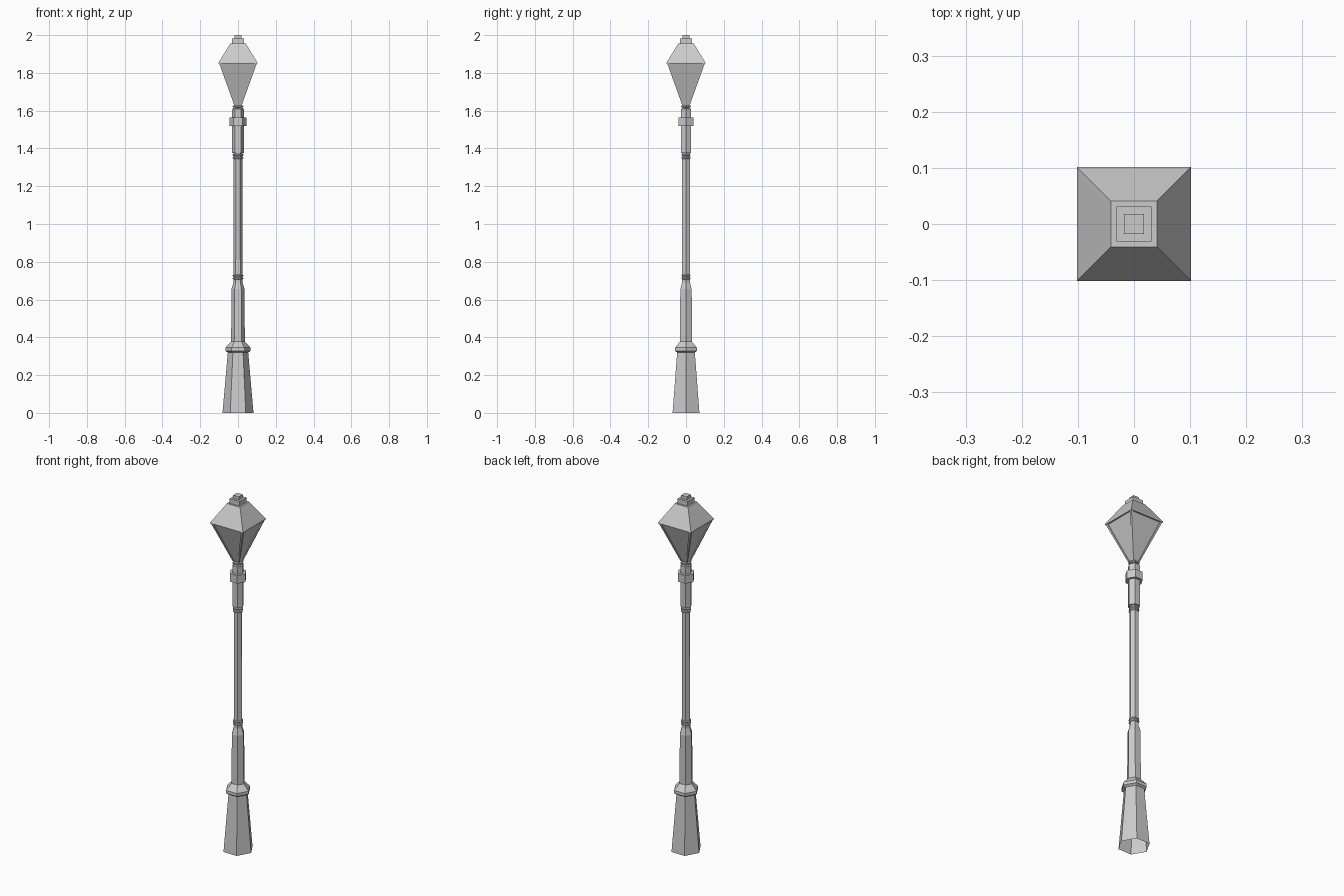
import bpy, bmesh, math

if "Cube" in bpy.data.objects:
    bpy.data.objects.remove(bpy.data.objects["Cube"])


def loft(name, rings, cap_start=True, cap_end=True):
    """Skin a list of equal-length point rings (counter-clockwise, bottom to top)."""
    bm = bmesh.new()
    loops = [[bm.verts.new(p) for p in ring] for ring in rings]
    n = len(loops[0])
    for a, b in zip(loops, loops[1:]):
        for i in range(n):
            j = (i + 1) % n
            bm.faces.new((a[i], a[j], b[j], b[i]))
    if cap_start:
        bm.faces.new(loops[0][::-1])
    if cap_end:
        bm.faces.new(loops[-1])
    bmesh.ops.recalc_face_normals(bm, faces=bm.faces)
    mesh = bpy.data.meshes.new(name)
    bm.to_mesh(mesh)
    bm.free()
    obj = bpy.data.objects.new(name, mesh)
    bpy.context.collection.objects.link(obj)
    return obj


def hexagonal(name, profile, **caps):
    """Six-sided turned part, corners on the x axis; profile = (radius, z)."""
    return loft(name, [[(r * math.cos(k * math.pi / 3), r * math.sin(k * math.pi / 3), z)
                        for k in range(6)] for r, z in profile], **caps)


def square_ring(x0, x1, y0, y1, z):
    return [(x0, y0, z), (x1, y0, z), (x1, y1, z), (x0, y1, z)]


def square(name, profile):
    """Four-sided part; profile = (half width, z)."""
    return loft(name, [square_ring(-h, h, -h, h, z) for h, z in profile])


# Pedestal, open underneath, with flared collar and lower shaft
hexagonal("pedestal", [(0.082, 0), (0.054, 0.32), (0.067, 0.328), (0.067, 0.345),
                       (0.036, 0.378), (0.035, 0.655), (0.024, 0.69)], cap_start=False)

# Slim main shaft
hexagonal("shaft", [(0.024, 0.69), (0.023, 1.38)])

# Upper sleeve with its block collar
hexagonal("sleeve", [(0.031, 1.375), (0.031, 1.605)])
hexagonal("sleeve_collar", [(0.046, 1.52), (0.046, 1.565)])

# Pairs of thin trim rings
for name, z, r in (("lower", 0.712, 0.028), ("middle", 1.35, 0.028), ("upper", 1.607, 0.03)):
    for i in range(2):
        h = z + i * 0.015
        hexagonal(f"{name}_ring_{i + 1}", [(r - 0.005, h - 0.006), (r, h - 0.002),
                                          (r, h + 0.002), (r - 0.005, h + 0.006)])

# Lantern glass
square("lantern_glass", [(0.009, 1.61), (0.094, 1.852)])

# Four tapered corner bars of the lantern
for i, (sx, sy) in enumerate(((1, 1), (-1, 1), (-1, -1), (1, -1))):
    loft(f"lantern_bar_{i + 1}",
         [square_ring(sx * a, sx * b, sy * a, sy * b, z)
          for a, b, z in ((0.006, 0.013, 1.61), (0.088, 0.1, 1.852))])

# Roof and stepped finial
square("lantern_roof", [(0.102, 1.85), (0.102, 1.856), (0.041, 1.956)])
square("roof_cap", [(0.031, 1.954), (0.031, 1.982)])
square("finial", [(0.0175, 1.98), (0.0175, 2.0)])
